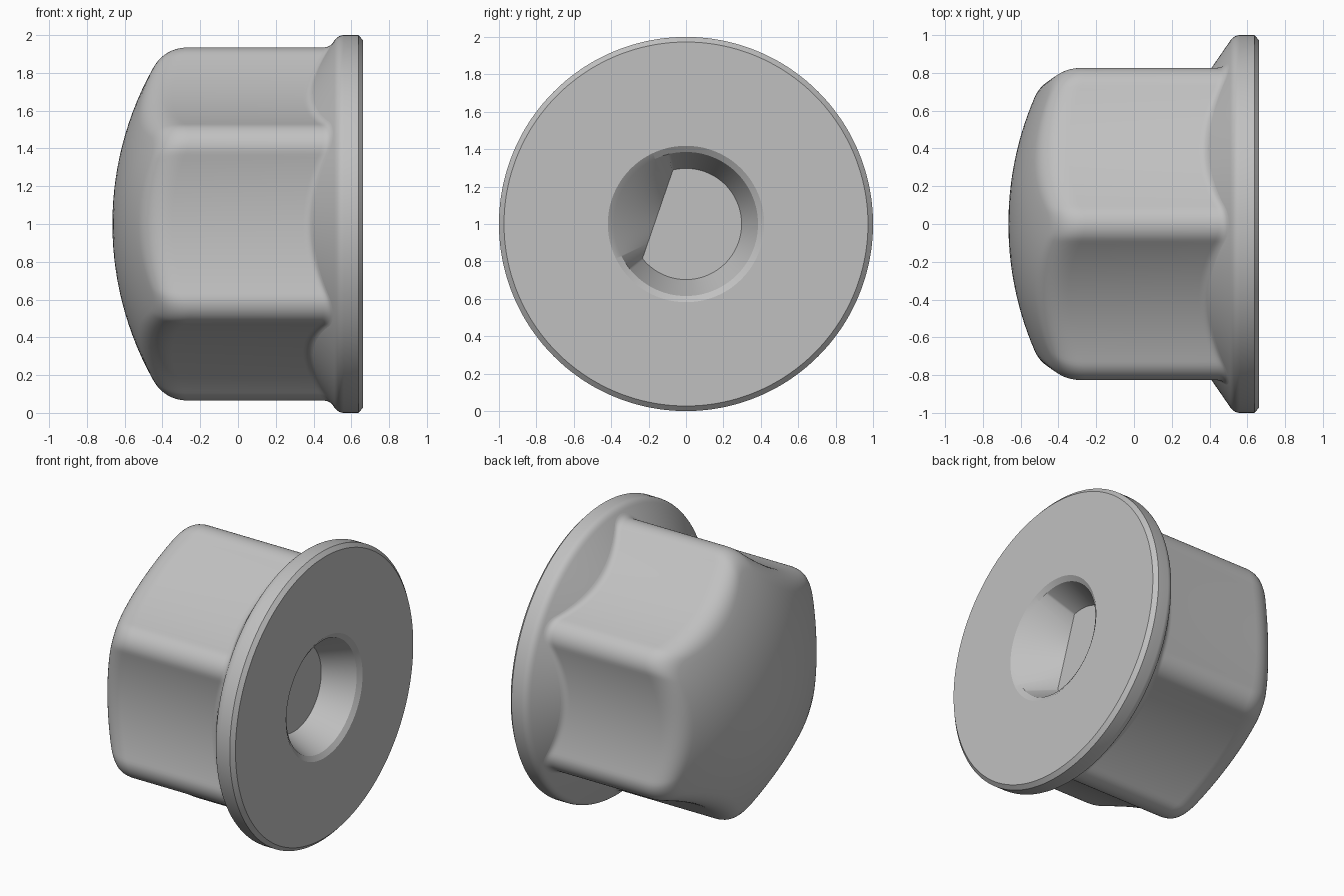
import bpy, bmesh
from math import sin, cos, sqrt, radians, pi, acos, atan2

cube = bpy.data.objects.get("Cube")
if cube:
    bpy.data.objects.remove(cube)

SEG = 360
grey = bpy.data.materials.new("light_grey")
grey.use_nodes = True
colour = (0.53, 0.53, 0.53, 1)
grey.diffuse_color = colour
grey.node_tree.nodes["Principled BSDF"].inputs["Base Color"].default_value = colour


def loft(name, section, cap_start=False, cap_end=False):
    """Sweep a profile of (x, r) around the x axis; section(angle) may vary with the angle."""
    bm = bmesh.new()
    rows = []
    for i in range(SEG):
        a = 2 * pi * i / SEG
        rows.append([bm.verts.new((x, r * cos(a), 1 + r * sin(a))) for x, r in section(a)])
    for i, row in enumerate(rows):
        nxt = rows[(i + 1) % SEG]
        for j in range(len(row) - 1):
            bm.faces.new((row[j], row[j + 1], nxt[j + 1], nxt[j]))
    if cap_start:
        bm.faces.new([row[0] for row in rows])
    if cap_end:
        bm.faces.new([row[-1] for row in rows])
    bmesh.ops.recalc_face_normals(bm, faces=bm.faces)
    mesh = bpy.data.meshes.new(name)
    bm.to_mesh(mesh)
    bm.free()
    mesh.materials.append(grey)
    obj = bpy.data.objects.new(name, mesh)
    bpy.context.collection.objects.link(obj)
    bpy.ops.object.select_all(action='DESELECT')
    obj.select_set(True)
    bpy.context.view_layer.objects.active = obj
    bpy.ops.object.shade_smooth_by_angle(angle=radians(25))
    return obj


def bend(p, c, q, n):
    """Rounded corner from p to q, pulled towards c."""
    pts = []
    for k in range(n + 1):
        t = k / n
        pts.append(tuple((1 - t) ** 2 * p[i] + 2 * t * (1 - t) * c[i] + t * t * q[i] for i in (0, 1)))
    return pts


# Six-sided outline: round lobes joined by hollow sides
LOBE_AT, LOBE_R, WAIST = 0.805, 0.13, 0.78
lobe_x, lobe_y = LOBE_AT * cos(pi / 6), LOBE_AT * sin(pi / 6)
gap = WAIST - lobe_x
HOLLOW = (gap ** 2 + lobe_y ** 2 - LOBE_R ** 2) / (2 * (LOBE_R - gap))
HOLLOW_AT = WAIST + HOLLOW
span = HOLLOW + LOBE_R
JOIN = atan2(lobe_y - LOBE_R * lobe_y / span,
             lobe_x + LOBE_R * (HOLLOW_AT - lobe_x) / span)


def outline(a):
    f = abs((a + pi / 6) % (pi / 3) - pi / 6)
    if f < JOIN:
        return HOLLOW_AT * cos(f) - sqrt(HOLLOW ** 2 - (HOLLOW_AT * sin(f)) ** 2)
    g = pi / 6 - f
    return LOBE_AT * cos(g) + sqrt(LOBE_R ** 2 - (LOBE_AT * sin(g)) ** 2)


# Domed end and conical flange underside, as x for a given radius
DOME = 1.69


def dome_x(r):
    return -0.665 + DOME - sqrt(DOME ** 2 - r ** 2)


def cone_x(r):
    return 0.53 - (1 - r) / 1.45


def grip_section(a):
    p = outline(a)
    start = p - 0.11
    pts = [(dome_x(r), r) for r in (0.01 + (start - 0.01) * k / 14 for k in range(14))]
    x0 = dome_x(start)
    slope = start / sqrt(DOME ** 2 - start ** 2)
    corner = x0 + slope * 0.11
    pts += bend((x0, start), (corner, p), (corner + 0.13, p), 10)
    foot = cone_x(p)
    pts += bend((foot - 0.035, p), (foot, p), (cone_x(p + 0.025), p + 0.025), 5)
    return pts


loft("grip", grip_section, cap_start=True)

# Flange with rounded shoulder, chamfered rim and tapered D-shaped socket
FLAT_DIR, FLAT_AT, SOCKET_R = radians(161), 0.16, 0.297
flange_rim = [(cone_x(0.7), 0.7)] + bend((cone_x(0.97), 0.97), (0.53, 1.0), (0.56, 1.0), 5)
flange_rim += [(0.637, 1.0), (0.662, 0.973), (0.662, 0.418), (0.64, 0.385)]


def flange_section(a):
    c = cos(a - FLAT_DIR)
    r = FLAT_AT / c if c > FLAT_AT / SOCKET_R else SOCKET_R
    return flange_rim + [(0.43, r)]


loft("flange", flange_section, cap_end=True)
